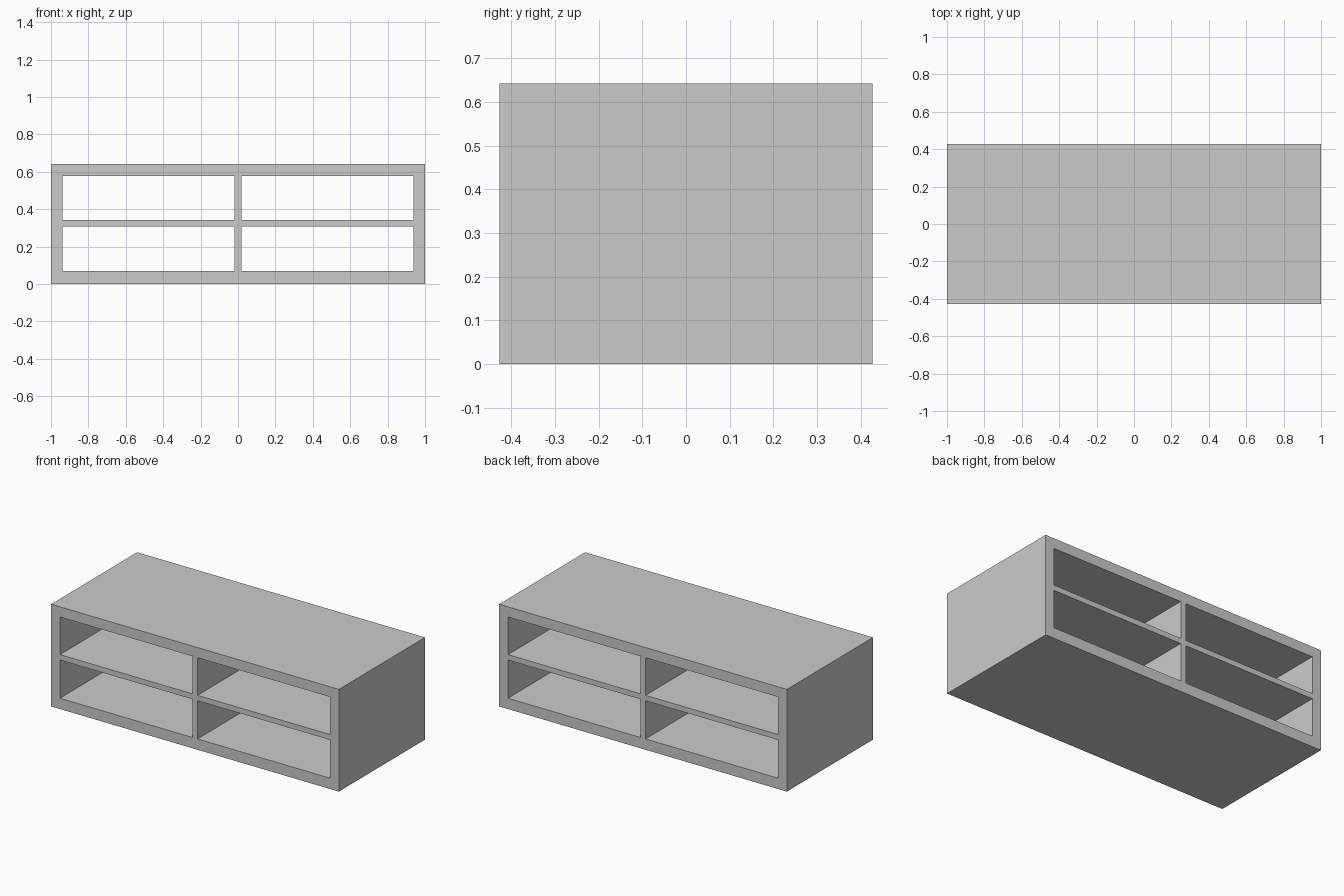
import bpy

if "Cube" in bpy.data.objects:
    bpy.data.objects.remove(bpy.data.objects["Cube"])

W, D, H = 1.0, 0.427, 0.642      # half width, half depth, full height
IN = 0.938                       # inner half width
Z0, Z1 = 0.068, 0.578            # inner floor and ceiling
S0, S1 = 0.308, 0.342            # shelf bottom and top
T = 0.018                        # half thickness of the divider

grey = bpy.data.materials.new("light grey")
grey.diffuse_color = (0.6, 0.6, 0.6, 1)
grey.use_nodes = True
grey.node_tree.nodes["Principled BSDF"].inputs["Base Color"].default_value = grey.diffuse_color


def board(name, x0, x1, z0, z1):
    """Full-depth board between the given x and z limits."""
    bpy.ops.mesh.primitive_cube_add(size=1, location=((x0 + x1) / 2, 0, (z0 + z1) / 2))
    ob = bpy.context.object
    ob.name = name
    ob.scale = (x1 - x0, 2 * D, z1 - z0)
    bpy.ops.object.transform_apply(location=False, rotation=False, scale=True)
    ob.data.materials.append(grey)
    return ob


# Outer case
board("bottom_panel", -W, W, 0, Z0)
board("top_panel", -W, W, Z1, H)
board("left_side", -W, -IN, Z0, Z1)
board("right_side", IN, W, Z0, Z1)

# Shelf, and the divider above and below it; open front and back
board("middle_shelf", -IN, IN, S0, S1)
board("lower_divider", -T, T, Z0, S0)
board("upper_divider", -T, T, S1, Z1)
